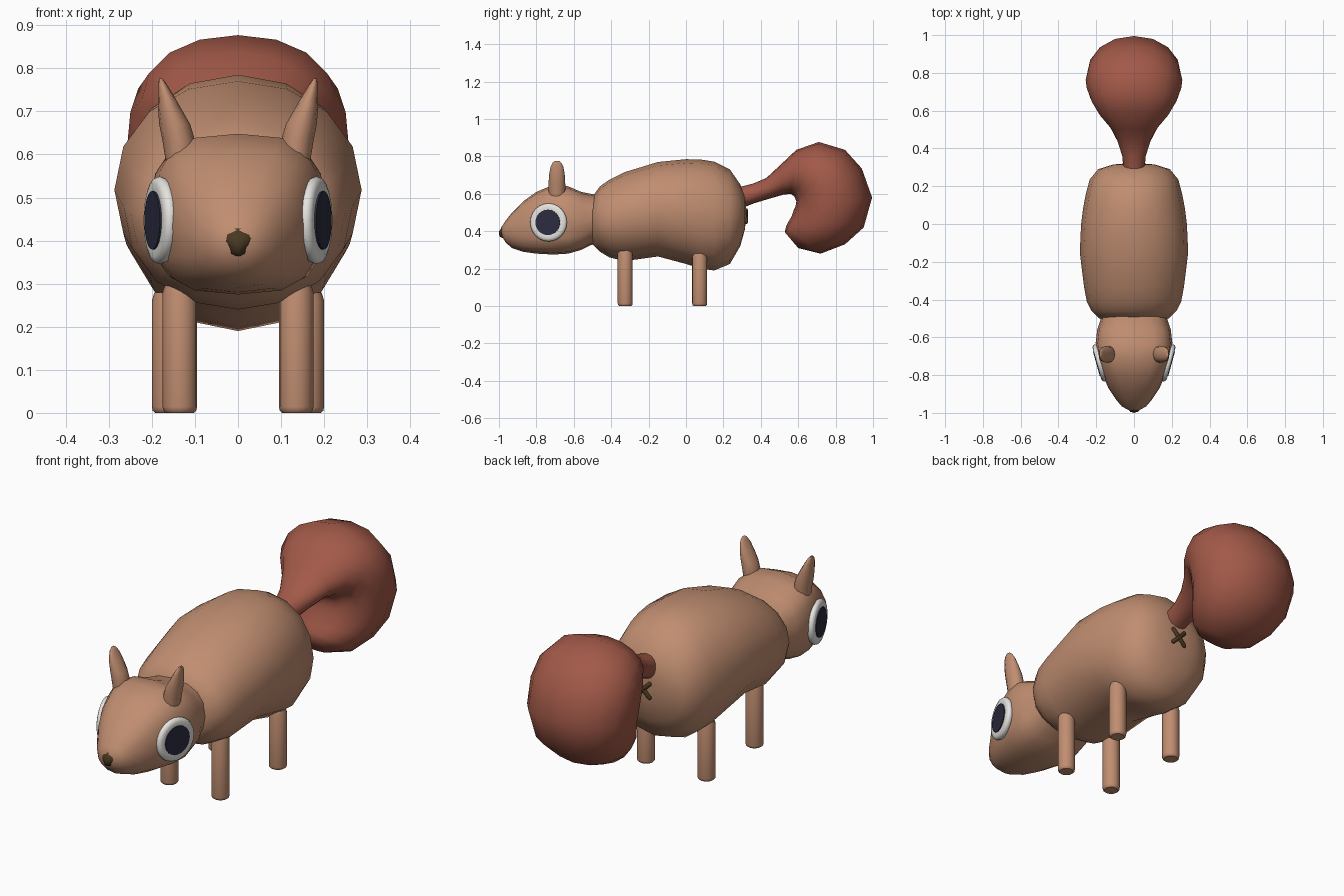
import bpy, bmesh, math
from mathutils import Vector, Matrix

if "Cube" in bpy.data.objects:
    bpy.data.objects.remove(bpy.data.objects["Cube"])


def material(name, rgb):
    m = bpy.data.materials.new(name)
    m.diffuse_color = (*rgb, 1)
    m.use_nodes = True
    m.node_tree.nodes["Principled BSDF"].inputs["Base Color"].default_value = m.diffuse_color
    return m


TAN = material("tan fur", (0.53, 0.27, 0.165))
RUST = material("rust fur", (0.36, 0.10, 0.065))
WHITE = material("eye white", (0.78, 0.77, 0.74))
DARK = material("pupil dark", (0.025, 0.025, 0.05))
BROWN = material("nose brown", (0.065, 0.04, 0.015))


def finish(bm, name, mat, angle=60):
    bmesh.ops.recalc_face_normals(bm, faces=bm.faces)
    me = bpy.data.meshes.new(name)
    bm.to_mesh(me)
    bm.free()
    ob = bpy.data.objects.new(name, me)
    bpy.context.collection.objects.link(ob)
    me.materials.append(mat)
    bpy.ops.object.select_all(action='DESELECT')
    ob.select_set(True)
    bpy.context.view_layer.objects.active = ob
    bpy.ops.object.shade_smooth_by_angle(angle=math.radians(angle))
    return ob


def skin(name, mat, rings, angle=60):
    """Join equal-sized rings of points into a closed tube."""
    bm = bmesh.new()
    loops = [[bm.verts.new(p) for p in r] for r in rings]
    n = len(loops[0])
    for a, b in zip(loops, loops[1:]):
        for i in range(n):
            j = (i + 1) % n
            bm.faces.new((a[i], a[j], b[j], b[i]))
    bm.faces.new(loops[0])
    bm.faces.new(loops[-1])
    return finish(bm, name, mat, angle)


def section(y1, z1, y2, z2, w, power=2.0, n=16):
    """Rounded ring between an upper and a lower point on the centre plane."""
    a, b = Vector((0, y1, z1)), Vector((0, y2, z2))
    mid, half = (a + b) / 2, (a - b) / 2
    pts = []
    for i in range(n):
        t = 2 * math.pi * i / n
        s, c = math.sin(t), math.cos(t)
        s = math.copysign(abs(s) ** (2 / power), s)
        c = math.copysign(abs(c) ** (2 / power), c)
        pts.append(mid + half * c + Vector((w * s, 0, 0)))
    return pts


def lathe(name, mat, profile, matrix, n=16, angle=60):
    """Turn (radius, height) points about the local z axis."""
    return skin(name, mat, [[matrix @ Vector((r * math.cos(2 * math.pi * i / n),
                                              r * math.sin(2 * math.pi * i / n), h))
                             for i in range(n)] for r, h in profile], angle)


# Body: y, top, bottom, half width
body = [(-.50, .585, .33, .185), (-.46, .64, .29, .225), (-.41, .675, .26, .25),
        (-.33, .715, .24, .265), (-.15, .77, .265, .287), (0, .785, .225, .28),
        (.08, .783, .20, .27), (.15, .772, .19, .257), (.235, .73, .225, .235),
        (.29, .65, .32, .19), (.315, .59, .41, .11), (.32, .54, .46, .05)]
skin("body", TAN, [section(y, t, y, b, w, 2.1) for y, t, b, w in body])

# Head: tapers to the snout, boxier towards the neck
head = [(-.985, .425, .375, .03, 2), (-.965, .455, .34, .065, 2.1),
        (-.93, .50, .31, .095, 2.2), (-.87, .56, .29, .135, 2.5),
        (-.80, .61, .28, .165, 2.8), (-.71, .648, .275, .192, 3),
        (-.63, .64, .28, .203, 3), (-.56, .61, .30, .195, 2.8),
        (-.51, .60, .325, .178, 2.4), (-.45, .59, .34, .17, 2.2)]
skin("head", TAN, [section(y, t, y, b, w, p) for y, t, b, w, p in head])

# Tail: sections fan round the inside of the curl
tail = [(.28, .635, .28, .515, .055), (.36, .655, .36, .548, .062),
        (.43, .685, .45, .575, .088), (.50, .75, .52, .595, .125),
        (.59, .835, .56, .60, .18), (.71, .877, .58, .585, .222),
        (.85, .835, .59, .56, .25), (.94, .735, .585, .53, .256),
        (.995, .58, .575, .51, .25), (.95, .42, .565, .48, .232),
        (.85, .33, .55, .455, .20), (.72, .28, .535, .425, .15),
        (.60, .31, .528, .395, .08)]
skin("tail", RUST, [section(*t, 2.1) for t in tail])

# Nose: wide top narrowing to a rounded lower tip; z, half width, front y
nose = [(.434, .012, -.972), (.428, .034, -.984), (.413, .05, -.99),
        (.398, .040, -1.0), (.385, .028, -1.0), (.370, .022, -.995), (.364, .010, -.982)]
skin("nose", BROWN, [[(w * math.cos(k * math.pi / 6),
                       -.955 + (f + .955) * max(0, math.sin(k * math.pi / 6)), z)
                      for k in range(7)] for z, w, f in nose])

# Mark under the tail: two crossed rods
for s in (1, -1):
    m = Matrix.Translation((0, .322, .48)) @ Matrix.Rotation(s * math.radians(45), 4, 'Y')
    lathe("tail_mark", BROWN, [(.005, -.055), (.010, -.048), (.010, .048), (.005, .055)], m, 8)

# Ear sections: z, x centre, half width, y half depth
ear = [(.585, .134, .034, .042), (.63, .137, .038, .045), (.67, .147, .036, .044),
       (.71, .160, .026, .041), (.745, .170, .016, .034), (.765, .176, .009, .024),
       (.776, .179, .004, .010)]

for s, side in ((-1, "left"), (1, "right")):
    skin("ear_" + side, TAN, [[(s * (x + w * math.cos(k * math.pi / 6)),
                                -.69 + d * math.sin(k * math.pi / 6), z)
                               for k in range(12)] for z, x, w, d in ear])

    # Eye: rounded white disc with a dark plate, turned slightly forward
    q = Vector((s * .963, -.268, 0)).to_track_quat('Z', 'Y').to_matrix().to_4x4()
    m = Matrix.Translation((s * .182, -.735, .447)) @ q
    lathe("eye_white_" + side, WHITE, [(.085, -.025), (.098, -.012), (.102, 0), (.098, .010),
                                       (.085, .015), (.07, .014)], m, 24)
    lathe("pupil_" + side, DARK, [(.068, .012), (.068, .018)], m, 24, 30)

    # Legs: straight posts with rounded feet
    for part, x, y, top in (("front_leg_", .135, -.325, .30), ("back_leg_", .16, .073, .28)):
        lathe(part + side, TAN, [(.032, 0), (.038, .005), (.04, .014), (.04, top - .02), (.034, top)],
              Matrix.Translation((s * x, y, 0)), 16, 40)
